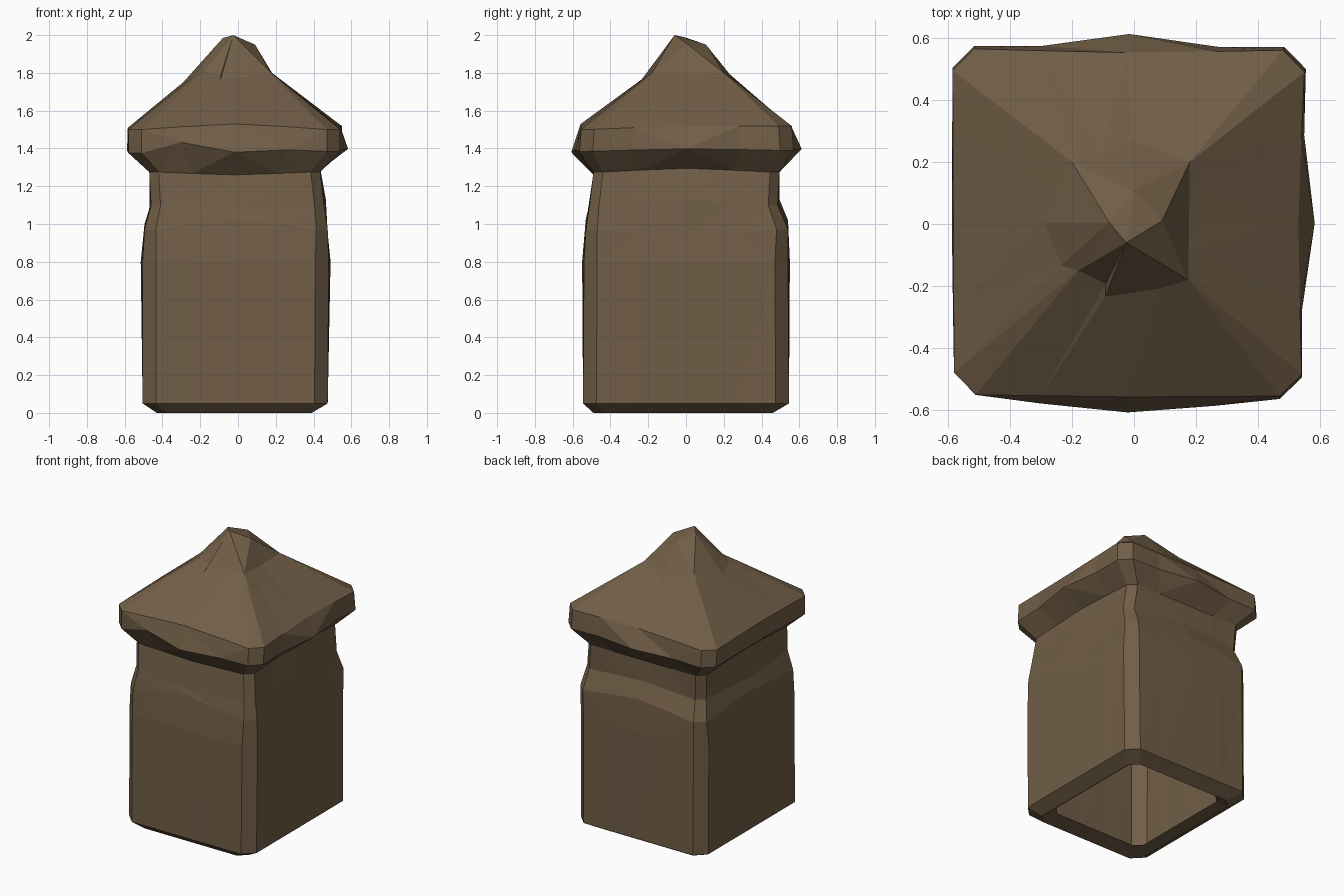
import bpy, bmesh

if "Cube" in bpy.data.objects:
    bpy.data.objects.remove(bpy.data.objects["Cube"])

wood = bpy.data.materials.new("weathered brown wood")
wood.diffuse_color = (0.165, 0.111, 0.062, 1)
wood.use_nodes = True
wood.node_tree.nodes["Principled BSDF"].inputs["Base Color"].default_value = wood.diffuse_color

FLAT = (0, 0, 0, 0)


def ring(corners, chamfer, bulge=FLAT, dz=FLAT, dip=FLAT, nudge=None):
    """Twenty points: each corner cut in two, plus three points along each side.
    The middle is pushed out by bulge and up by dz, the quarter points half as
    far, less dip. Nudge moves single points by index.
    Corners run front left, front right, back right, back left."""
    normals = [(0, -1), (1, 0), (0, 1), (-1, 0)]
    pts = []
    for i in range(4):
        a, b = corners[i], corners[(i + 1) % 4]
        t = chamfer / ((b[0] - a[0]) ** 2 + (b[1] - a[1]) ** 2) ** 0.5
        quarter = bulge[i] / 2 - dip[i]
        for f, out, up in ((t, 0, 0), (0.25, quarter, dz[i] / 2), (0.5, bulge[i], dz[i]),
                           (0.75, quarter, dz[i] / 2), (1 - t, 0, 0)):
            p = [a[k] + (b[k] - a[k]) * f for k in range(3)]
            pts.append((p[0] + normals[i][0] * out, p[1] + normals[i][1] * out, p[2] + up))
    for i, d in (nudge or {}).items():
        pts[i] = tuple(pts[i][k] + d[k] for k in range(3))
    return pts


def box(z, x0, x1, y0, y1):
    return [(x0, y0, z), (x1, y0, z), (x1, y1, z), (x0, y1, z)]


def loft(name, rings, tip=None):
    bm = bmesh.new()
    loops = [[bm.verts.new(p) for p in r] for r in rings]
    n = 20
    for lo, hi in zip(loops, loops[1:]):
        for i in range(n):
            j = (i + 1) % n
            bm.faces.new((lo[i], lo[j], hi[j], hi[i]))
    if tip:
        # Fan each side of the last ring up to one corner of a small diamond
        top = [bm.verts.new(p) for p in tip]
        last = loops[-1]
        for s in range(4):
            for k in range(4):
                bm.faces.new((last[s * 5 + k], last[s * 5 + k + 1], top[s]))
            nxt = (s + 1) % 4
            bm.faces.new((last[s * 5 + 4], last[nxt * 5], top[nxt], top[s]))
        bm.faces.new((top[0], top[1], top[2]))
        bm.faces.new((top[0], top[2], top[3]))
    bmesh.ops.remove_doubles(bm, verts=bm.verts, dist=0.001)
    bmesh.ops.triangulate(bm, faces=[f for f in bm.faces if len(f.verts) > 3])
    me = bpy.data.meshes.new(name)
    bm.to_mesh(me)
    bm.free()
    me.materials.append(wood)
    ob = bpy.data.objects.new(name, me)
    bpy.context.collection.objects.link(ob)


# Post: open underneath behind a lip, bevelled foot, pinched neck
neck = ring(box(1.275, -0.47, 0.435, -0.49, 0.495), 0.05,
            (0.0, 0.0, 0.0, -0.01), (-0.015, 0.02, 0.0, 0.01))
loft("post", [
    ring(box(0.015, -0.35, 0.37, -0.37, 0.44), 0.05),
    ring(box(0.00, -0.43, 0.39, -0.49, 0.46), 0.055),
    ring(box(0.05, -0.505, 0.475, -0.545, 0.545), 0.07),
    ring(box(0.80, -0.505, 0.48, -0.54, 0.54), 0.07, (0.01,) * 4),
    ring(box(0.97, -0.495, 0.475, -0.53, 0.54), 0.06, FLAT, (0.06, -0.04, 0.05, 0.03)),
    ring(box(1.10, -0.46, 0.455, -0.51, 0.485), 0.05, (0.01,) * 4, (-0.03, 0.03, 0.03, -0.02)),
    neck,
])

# Roof: underside of the eave, eave band, then a concave pyramid with a blunt tip
low_eave = [(-0.58, -0.55, 1.375), (0.54, -0.565, 1.385), (0.555, 0.57, 1.39), (-0.585, 0.575, 1.385)]
high_eave = [(-0.58, -0.55, 1.50), (0.54, -0.555, 1.50), (0.55, 0.56, 1.52), (-0.585, 0.565, 1.50)]
shoulder = [(-0.18, -0.15, 1.81), (0.175, -0.18, 1.80), (0.18, 0.20, 1.80), (-0.20, 0.20, 1.82)]
loft("roof_cap", [
    neck,
    ring(low_eave, 0.07, (0.05, 0.035, 0.04, 0.005), (0.0, 0.01, 0.01, 0.01),
         (0.0, 0.02, 0.02, 0.0), {1: (0, 0, 0.055), 3: (0, 0, 0.01)}),
    ring(high_eave, 0.07, (0.005, -0.015, -0.01, 0.0), (0.03, 0.01, 0.01, 0.01)),
    ring(shoulder, 0.0, (0.07, 0.0, 0.07, 0.10), (-0.04, -0.01, -0.065, -0.065),
         nudge={2: (-0.09, 0, 0), 17: (0, -0.02, 0), 18: (0, -0.07, 0)}),
], tip=[(-0.025, -0.06, 2.0), (0.09, 0.01, 1.95), (0.0, 0.105, 1.95), (-0.08, 0.005, 1.985)])
